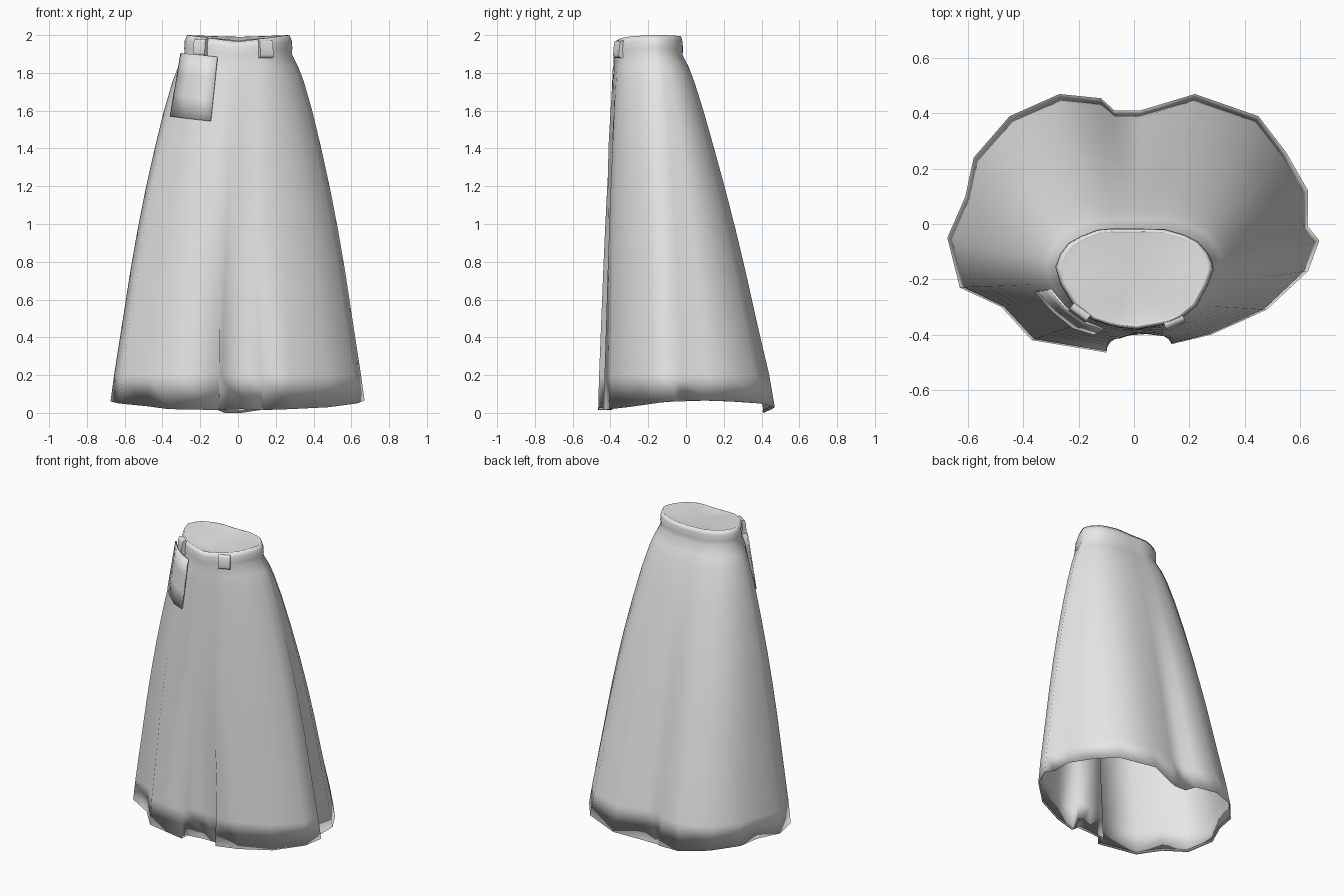
import bpy, bmesh, math
from mathutils import Vector

if "Cube" in bpy.data.objects:
    bpy.data.objects.remove(bpy.data.objects["Cube"])

cloth = bpy.data.materials.new("grey_cloth")
cloth.diffuse_color = (0.8, 0.8, 0.8, 1)
cloth.use_nodes = True
cloth.node_tree.nodes["Principled BSDF"].inputs["Base Color"].default_value = cloth.diffuse_color


def finish(name, bm, angle, recalc=True):
    if recalc:
        bmesh.ops.recalc_face_normals(bm, faces=bm.faces)
    me = bpy.data.meshes.new(name)
    bm.to_mesh(me)
    bm.free()
    me.materials.append(cloth)
    ob = bpy.data.objects.new(name, me)
    bpy.context.collection.objects.link(ob)
    bpy.ops.object.select_all(action='DESELECT')
    ob.select_set(True)
    bpy.context.view_layer.objects.active = ob
    bpy.ops.object.shade_smooth_by_angle(angle=math.radians(angle))
    return ob


# Outline of the cloth: hem x, y, z and matching waist x, y
OUTLINE = [
    (0.02, -.40, .02, .01, -.38), (.125, -.43, .015, .11, -.362),
    (.135, -.435, .015, .13, -.358), (.28, -.40, .02, .17, -.34),
    (.48, -.31, .03, .225, -.295), (.63, -.17, .05, .265, -.22),
    (.67, -.06, .065, .285, -.165), (.63, -.01, .065, .282, -.14),
    (.63, .12, .065, .265, -.105), (.55, .26, .06, .23, -.065),
    (.45, .39, .05, .18, -.04), (.22, .47, .03, .11, -.02),
    (.02, .455, 0, .02, -.018), (-.07, .455, 0, -.06, -.018),
    (-.12, .455, .02, -.08, -.018), (-.27, .47, .03, -.13, -.022),
    (-.45, .39, .05, -.19, -.045), (-.58, .24, .06, -.235, -.07),
    (-.61, .10, .065, -.265, -.11), (-.675, -.05, .06, -.282, -.155),
    (-.63, -.23, .05, -.265, -.215), (-.48, -.30, .035, -.22, -.29),
    (-.37, -.42, .02, -.15, -.345), (-.10, -.465, .015, -.09, -.365),
    (-.095, -.465, .015, -.05, -.374)]
# Folded-in points: pleat depth in y, start of the pleat, sideways spread
FOLD = {1: (.038, .68, -.02), 12: (-.045, .4, 0), 13: (-.045, .4, 0),
        24: (.058, .45, .05)}
WAIST_MID = Vector((0, -.19))


def rim_z(x, y):
    dip = .035 if y < -.2 else .01
    return 2.0 - dip * max(0, 1 - abs(x) / .28)


def waist_ring(scale, drop):
    ring = []
    for hx, hy, hz, wx, wy in OUTLINE:
        p = WAIST_MID + (Vector((wx, wy)) - WAIST_MID) * scale
        ring.append((p.x, p.y, rim_z(wx, wy) - drop))
    return ring


def skirt_ring(t, z=None, scale=1, lift=0):
    ring = []
    for i, (hx, hy, hz, wx, wy) in enumerate(OUTLINE):
        depth, start, spread = FOLD.get(i, (0, 0, 0))
        k = max(0, (t - start) / (1 - start))
        # the back hangs straighter than the sides
        s = t - .25 * t * (1 - t) * min(1, max(0, hy / .42))
        x = wx + (hx - wx) * t + spread * t * (1 - k)
        y = wy + (hy - wy) * s + depth * k
        ring.append((x * scale, y * scale, hz + lift if z is None else z))
    return ring


def bridge(bm, rows):
    n = len(OUTLINE)
    for a, b in zip(rows, rows[1:]):
        for i in range(n):
            j = (i + 1) % n
            bm.faces.new((a[i], b[i], b[j], a[j]))


# Skirt: rolled waistband, flared body, turned-in hem
rings = [waist_ring(.93, .003), waist_ring(.955, 0),
         waist_ring(1.0, .03), waist_ring(1.01, .07), waist_ring(1.0, .1)]
for z, t in ((1.83, .09), (1.76, .16), (1.6, .28), (1.4, .405), (1.18, .53),
             (.97, .635), (.757, .73), (.48, .84), (.2, .952)):
    rings.append(skirt_ring(t, z))
rings += [skirt_ring(1), skirt_ring(1, scale=.985, lift=.012)]
bm = bmesh.new()
bridge(bm, [[bm.verts.new(p) for p in r] for r in rings])
finish("skirt", bm, 180, recalc=False)

# Flat cover closing the waist
bm = bmesh.new()
rows = [[bm.verts.new(p) for p in waist_ring(*r)] for r in ((.6, .012), (.93, .003))]
bridge(bm, rows)
mid = bm.verts.new((0, -.19, 1.972))
for i in range(len(OUTLINE)):
    bm.faces.new((mid, rows[0][i], rows[0][(i + 1) % len(OUTLINE)]))
finish("waist_cover", bm, 60, recalc=False)

# Cloth patch hanging from the waistband
top = [(-.305, -.24, 1.905), (-.25, -.305, 1.90), (-.18, -.358, 1.893), (-.11, -.385, 1.885)]
low = [(-.36, -.247, 1.57), (-.295, -.318, 1.562), (-.22, -.378, 1.553), (-.145, -.40, 1.545)]
bm = bmesh.new()
grid = [[bm.verts.new(Vector(a).lerp(Vector(b), k / 3)) for a, b in zip(top, low)]
        for k in range(4)]
for a, b in zip(grid, grid[1:]):
    for i in range(3):
        bm.faces.new((a[i], b[i], b[i + 1], a[i + 1]))
patch = finish("hanging_patch", bm, 40, recalc=False)
mod = patch.modifiers.new("thickness", 'SOLIDIFY')
mod.thickness = .008

# Belt loops
for name, x, y, z, turn in (("belt_loop_left", -.195, -.318, 1.935, -36),
                            ("belt_loop_right", .145, -.352, 1.925, 24)):
    bm = bmesh.new()
    bmesh.ops.create_cube(bm, size=1)
    bmesh.ops.scale(bm, vec=(.075, .036, .092), verts=bm.verts)
    bmesh.ops.bevel(bm, geom=[e for e in bm.edges if
                              all(v.co.y < 0 for v in e.verts) and
                              abs(e.verts[0].co.x - e.verts[1].co.x) > .01],
                    offset=.014, segments=2, affect='EDGES', profile=.5)
    loop = finish(name, bm, 50)
    loop.location = (x, y, z)
    loop.rotation_euler = (math.radians(-6), 0, math.radians(turn))
